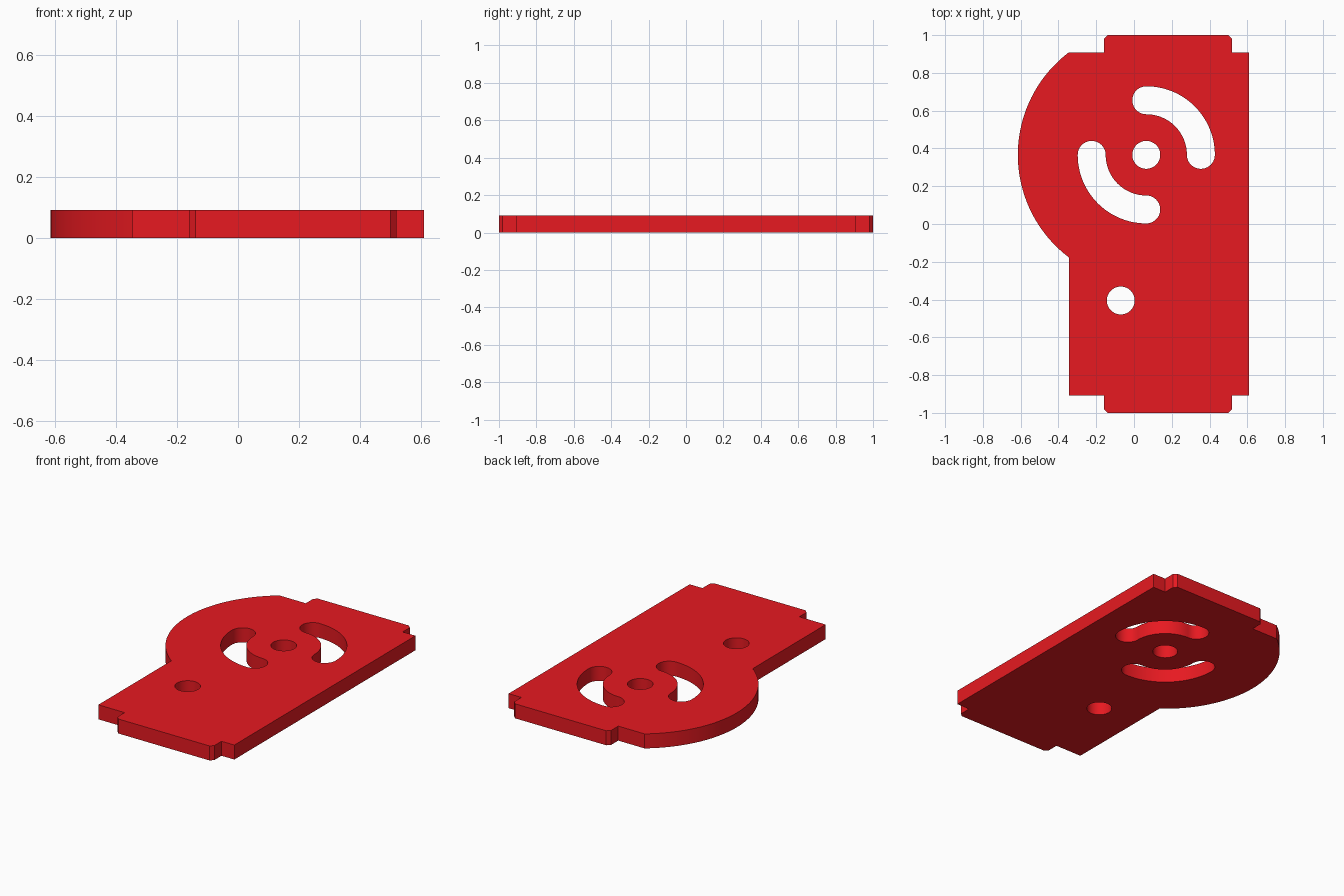
import bpy, bmesh
from math import cos, sin, radians, degrees, atan2, sqrt

if "Cube" in bpy.data.objects:
    bpy.data.objects.remove(bpy.data.objects["Cube"])

THICK = 0.092
PIVOT = (0.065, 0.366)
LOBE_R = 0.68
LEFT, RIGHT, BODY_Y = -0.345, 0.61, 0.908
TAB_L, TAB_R, CHAMFER = -0.16, 0.52, 0.02
SLOT_R, HOLE_R = 0.289, 0.074


def arc(cx, cy, r, a0, a1, n):
    return [(cx + r * cos(radians(a0 + (a1 - a0) * i / n)),
             cy + r * sin(radians(a0 + (a1 - a0) * i / n))) for i in range(n + 1)]


def circle(cx, cy, r, n=48):
    return arc(cx, cy, r, 0, 360, n)[:-1]


def curved_slot(a0, a1):
    # quarter-ring slot with round ends
    cx, cy = PIVOT
    ends = [(cx + SLOT_R * cos(radians(a)), cy + SLOT_R * sin(radians(a))) for a in (a0, a1)]
    return (arc(cx, cy, SLOT_R + HOLE_R, a0, a1, 28)
            + arc(*ends[1], HOLE_R, a1, a1 + 180, 20)[1:]
            + arc(cx, cy, SLOT_R - HOLE_R, a1, a0, 28)[1:]
            + arc(*ends[0], HOLE_R, a0 + 180, a0 + 360, 20)[1:-1])


# Outline: chamfered end tabs, straight body and round lobe on the left
tab = [(TAB_R, BODY_Y), (TAB_R, 1 - CHAMFER), (TAB_R - CHAMFER, 1),
       (TAB_L + CHAMFER, 1), (TAB_L, 1 - CHAMFER), (TAB_L, BODY_Y)]
dx = LEFT - PIVOT[0]
a = degrees(atan2(sqrt(LOBE_R ** 2 - dx ** 2), dx))
outline = ([(RIGHT, -BODY_Y), (RIGHT, BODY_Y)] + tab
           + arc(*PIVOT, LOBE_R, a, 360 - a, 48)
           + [(LEFT, -BODY_Y)] + [(x, -y) for x, y in reversed(tab)])

# Cut-outs: pivot hole, lower hole, two curved slots
loops = [outline, circle(*PIVOT, HOLE_R), circle(-0.07, -0.405, HOLE_R),
         curved_slot(0, 90), curved_slot(180, 270)]

# Fill the profile and extrude it to the plate thickness
bm = bmesh.new()
for pts in loops:
    vs = [bm.verts.new((x, y, 0)) for x, y in pts]
    for i, v in enumerate(vs):
        bm.edges.new((v, vs[(i + 1) % len(vs)]))
bmesh.ops.triangle_fill(bm, edges=bm.edges[:], use_beauty=True, normal=(0, 0, 1))
ext = bmesh.ops.extrude_face_region(bm, geom=bm.faces[:], use_keep_orig=True)
bmesh.ops.translate(bm, vec=(0, 0, THICK),
                    verts=[g for g in ext["geom"] if isinstance(g, bmesh.types.BMVert)])
bmesh.ops.recalc_face_normals(bm, faces=bm.faces[:])
mesh = bpy.data.meshes.new("slotted_plate")
bm.to_mesh(mesh)
bm.free()

plate = bpy.data.objects.new("slotted_plate", mesh)
bpy.context.collection.objects.link(plate)
red = bpy.data.materials.new("red")
red.diffuse_color = (0.8, 0.01, 0.015, 1)
red.use_nodes = True
red.node_tree.nodes["Principled BSDF"].inputs["Base Color"].default_value = red.diffuse_color
mesh.materials.append(red)
bpy.context.view_layer.objects.active = plate
plate.select_set(True)
bpy.ops.object.shade_smooth_by_angle(angle=radians(30))
